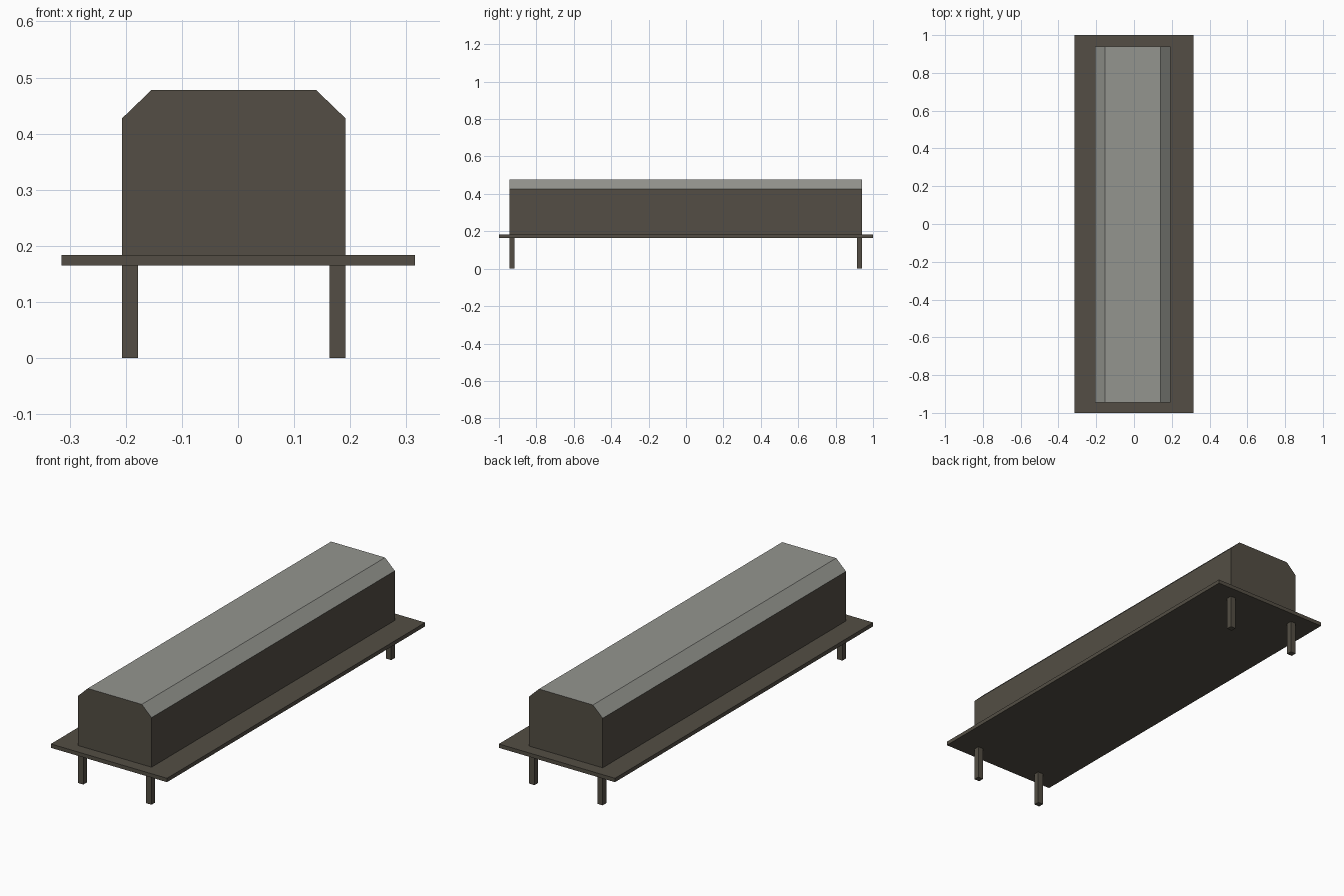
import bpy, bmesh

if "Cube" in bpy.data.objects:
    bpy.data.objects.remove(bpy.data.objects["Cube"])

def material(name, rgb):
    m = bpy.data.materials.new(name)
    m.diffuse_color = (*rgb, 1.0)
    m.use_nodes = True
    m.node_tree.nodes["Principled BSDF"].inputs["Base Color"].default_value = m.diffuse_color
    return m

BROWN = material("dark brown", (0.087, 0.076, 0.058))
GRAY = material("warm gray", (0.296, 0.300, 0.275))

def extrude_profile(name, profile, y0, y1, mats):
    """Closed prism from an (x, z) outline extruded along y."""
    bm = bmesh.new()
    face = bm.faces.new([bm.verts.new((x, y0, z)) for x, z in profile])
    geom = bmesh.ops.extrude_face_region(bm, geom=[face])["geom"]
    moved = [v for v in geom if isinstance(v, bmesh.types.BMVert)]
    bmesh.ops.translate(bm, verts=moved, vec=(0, y1 - y0, 0))
    bmesh.ops.recalc_face_normals(bm, faces=bm.faces)
    # faces pointing upward take the last material
    for f in bm.faces:
        f.material_index = len(mats) - 1 if f.normal.z > 0.3 else 0
    mesh = bpy.data.meshes.new(name)
    bm.to_mesh(mesh)
    bm.free()
    for m in mats:
        mesh.materials.append(m)
    ob = bpy.data.objects.new(name, mesh)
    bpy.context.collection.objects.link(ob)
    return ob

def box(name, x0, x1, y0, y1, z0, z1):
    return extrude_profile(name, [(x0, z0), (x1, z0), (x1, z1), (x0, z1)], y0, y1, [BROWN])

XL, XR, YF, YB = -0.207, 0.192, -0.944, 0.941   # footprint of body and legs
BOARD_Z0, BOARD_Z1 = 0.165, 0.184

# flat board
box("board", -0.315, 0.315, -1, 1, BOARD_Z0, BOARD_Z1)

# long body with chamfered gray top
extrude_profile("body", [(XL, BOARD_Z1), (XR, BOARD_Z1), (XR, 0.427), (0.139, 0.478),
                         (-0.154, 0.478), (XL, 0.427)], YF, YB, [BROWN, GRAY])

# four corner legs
W, D = 0.029, 0.028
for side, x in (("left", XL), ("right", XR - W)):
    for end, y in (("front", YF), ("back", YB - D)):
        box(f"{end}_{side}_leg", x, x + W, y, y + D, 0, BOARD_Z0)
